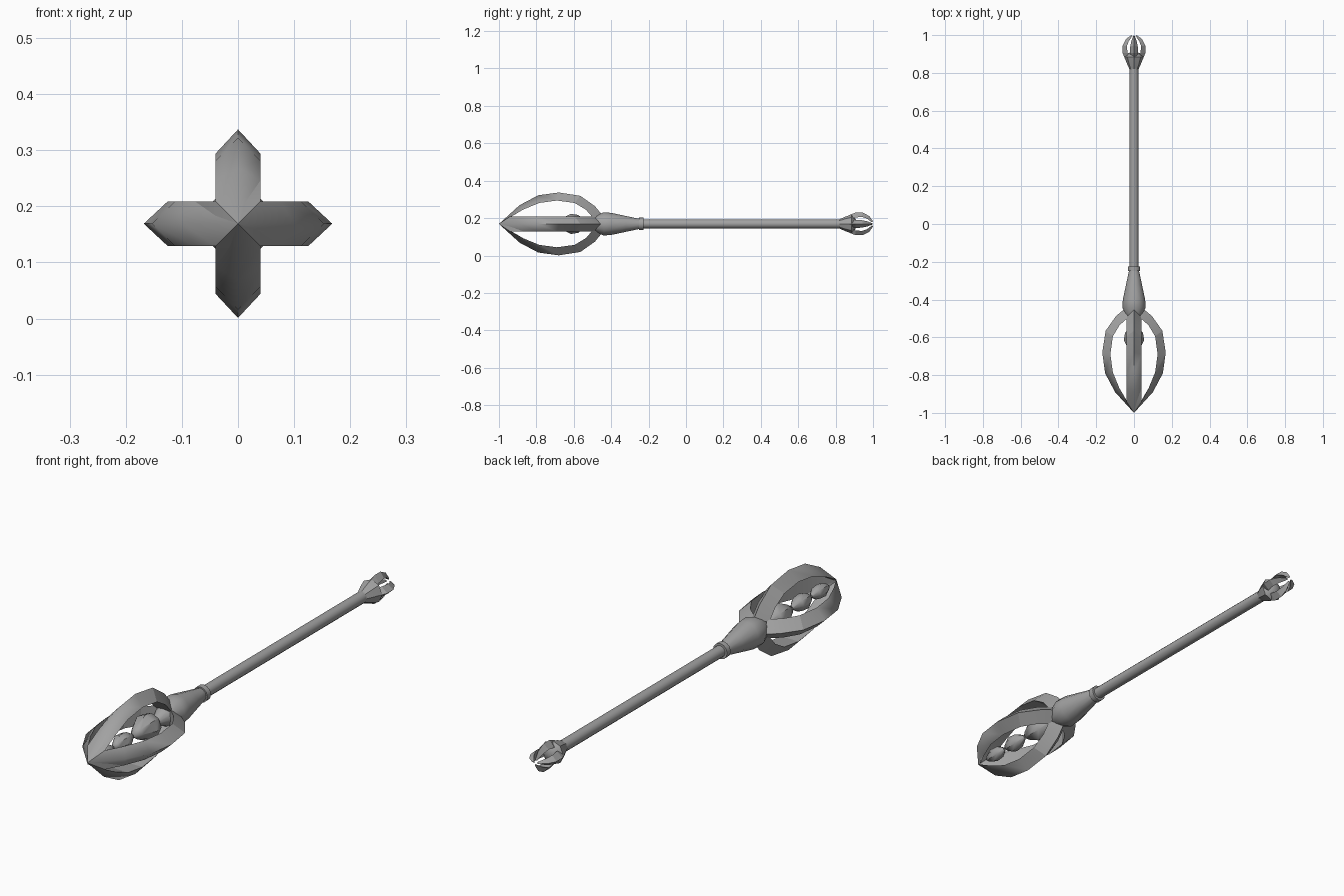
import bpy, bmesh, math
from mathutils import Vector, Matrix

if "Cube" in bpy.data.objects:
    bpy.data.objects.remove(bpy.data.objects["Cube"])

AXIS_Z = 0.169
steel = bpy.data.materials.new("grey_steel")
steel.use_nodes = True
GREY = (0.36, 0.36, 0.36, 1)
steel.diffuse_color = GREY
bsdf = next(n for n in steel.node_tree.nodes if n.type == 'BSDF_PRINCIPLED')
bsdf.inputs["Base Color"].default_value = GREY


def finish(bm, name, angle):
    bmesh.ops.recalc_face_normals(bm, faces=bm.faces)
    mesh = bpy.data.meshes.new(name)
    bm.to_mesh(mesh)
    bm.free()
    mesh.materials.append(steel)
    obj = bpy.data.objects.new(name, mesh)
    bpy.context.collection.objects.link(obj)
    obj.location.z = AXIS_Z
    bpy.ops.object.select_all(action='DESELECT')
    obj.select_set(True)
    bpy.context.view_layer.objects.active = obj
    bpy.ops.object.shade_smooth_by_angle(angle=math.radians(angle))
    return obj


def lathe(name, profile, sides, angle=40):
    """Turn (y, radius) points around the long axis."""
    bm = bmesh.new()
    verts = [bm.verts.new((r, y, 0)) for y, r in profile]
    edges = [bm.edges.new(pair) for pair in zip(verts, verts[1:])]
    bmesh.ops.spin(bm, geom=verts + edges, cent=(0, 0, 0), axis=(0, 1, 0),
                   angle=math.tau, steps=sides, use_merge=True)
    bmesh.ops.remove_doubles(bm, verts=bm.verts, dist=0.0001)
    return finish(bm, name, angle)


def blade(name, ridge, inner, widths, turn, angle):
    """Three-sided bar: an outer ridge and a flat inner face, from (y, radius) points."""
    bm = bmesh.new()
    rings = []
    for (yo, ro), (yi, ri), w in zip(ridge, inner, widths):
        rings.append([bm.verts.new(p) for p in
                      ((0, yo, ro), (w, yi, ri), (-w, yi, ri))])
    for a, b in zip(rings, rings[1:]):
        for i in range(3):
            j = (i + 1) % 3
            bm.faces.new((a[i], a[j], b[j], b[i]))
    bm.faces.new(rings[0])
    bm.faces.new(rings[-1])
    bmesh.ops.rotate(bm, verts=bm.verts, cent=(0, 0, 0),
                     matrix=Matrix.Rotation(turn, 3, 'Y'))
    return finish(bm, name, angle)


# Shaft, collar and flared socket
lathe("shaft", [(-0.24, 0), (-0.24, 0.024), (0.83, 0.024), (0.83, 0)], 12)
lathe("collar", [(-0.25, 0.02), (-0.25, 0.033), (-0.226, 0.033), (-0.226, 0.02)], 12)
lathe("socket", [(-0.24, 0.025), (-0.32, 0.042), (-0.4, 0.059), (-0.44, 0.062),
                 (-0.49, 0.042), (-0.54, 0.018), (-0.55, 0)], 12)

# Chain of shrinking beads inside the cage
for i, (start, mid, end, r) in enumerate([(-0.53, -0.6, -0.71, 0.054),
                                          (-0.7, -0.765, -0.83, 0.034),
                                          (-0.83, -0.885, -0.95, 0.028)]):
    lathe(f"bead_{i + 1}", [(start, 0.006), (mid + 0.025, r * 0.88),
                            (mid - 0.015, r), ((mid + end) / 2 - 0.015, r * 0.5),
                            (end, 0)], 8)

# Four ridged flanges forming the head cage
RIDGE = [(-1, 0), (-0.89, 0.1), (-0.79, 0.153), (-0.68, 0.168),
         (-0.565, 0.15), (-0.487, 0.095), (-0.45, 0.05)]
INNER = [(-0.94, 0.04), (-0.87, 0.077), (-0.785, 0.112), (-0.69, 0.125),
         (-0.595, 0.112), (-0.535, 0.076), (-0.495, 0.03)]
SIDES = ("top", "left", "bottom", "right")
for k, side in enumerate(SIDES):
    flange = blade(f"{side}_flange", RIDGE, INNER, [0.04] * 7, k * math.pi / 2, 12)
    # Soften the outer ridge towards the nose
    mesh = flange.data
    for e in mesh.edges:
        a, b = e.vertices
        if max(a, b) <= 8 and (a % 3 == 0 or b % 3 == 0) and max(a, b) > 2:
            e.use_edge_sharp = False

# Pommel cup with four claws
lathe("pommel_cup", [(0.815, 0.0), (0.815, 0.022), (0.85, 0.038), (0.885, 0.05),
                     (0.905, 0.03), (0.915, 0)], 8)
CLAW_RIDGE = [(0.87, 0.046), (0.905, 0.06), (0.945, 0.06), (0.98, 0.042), (1.0, 0.014)]
CLAW_INNER = [(0.88, 0.02), (0.905, 0.034), (0.94, 0.038), (0.968, 0.028), (0.995, 0.008)]
CLAW_WIDTH = [0.014, 0.022, 0.02, 0.014, 0.004]
for k, side in enumerate(SIDES):
    blade(f"{side}_claw", CLAW_RIDGE, CLAW_INNER, CLAW_WIDTH, k * math.pi / 2, 20)
